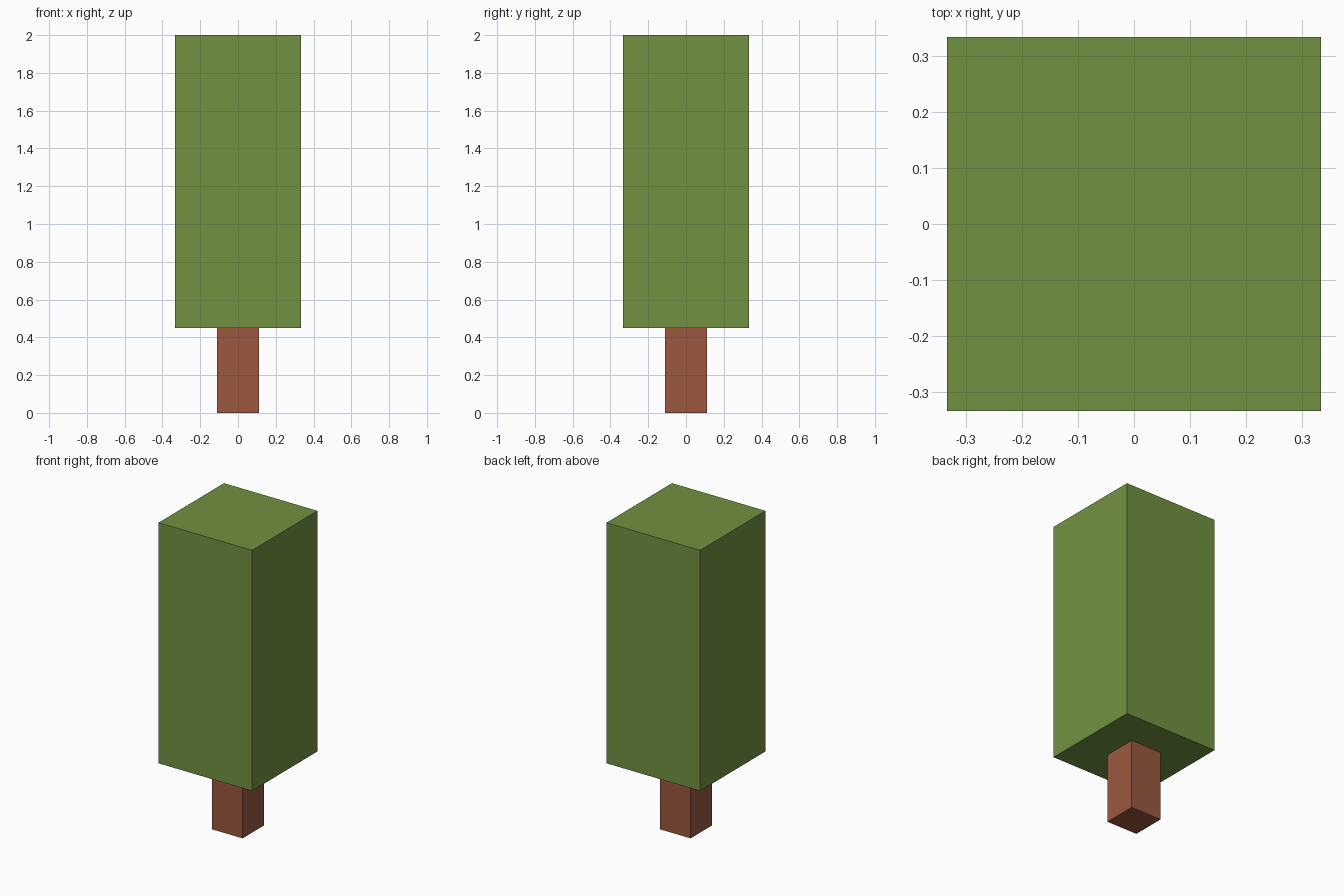
import bpy

cube = bpy.data.objects.get("Cube")
if cube:
    bpy.data.objects.remove(cube, do_unlink=True)


def make_material(name, color):
    mat = bpy.data.materials.new(name)
    mat.use_nodes = True
    mat.diffuse_color = color
    bsdf = next(n for n in mat.node_tree.nodes if n.type == 'BSDF_PRINCIPLED')
    bsdf.inputs["Base Color"].default_value = color
    bsdf.inputs["Roughness"].default_value = 0.9
    return mat


def make_block(name, width, bottom, top, mat):
    """Square upright block centred on the z axis."""
    bpy.ops.mesh.primitive_cube_add(size=1, location=(0, 0, (bottom + top) / 2))
    obj = bpy.context.object
    obj.name = name
    obj.scale = (width, width, top - bottom)
    bpy.ops.object.transform_apply(location=True, rotation=False, scale=True)
    obj.data.materials.append(mat)
    return obj


leaf_green = make_material("leaf green", (0.165, 0.287, 0.053, 1))
bark_brown = make_material("bark brown", (0.328, 0.098, 0.051, 1))

# Trunk stands on the ground and meets the underside of the foliage
make_block("trunk", 0.22, 0.0, 0.45, bark_brown)

# Tall boxy foliage
make_block("foliage", 0.666, 0.45, 2.0, leaf_green)
